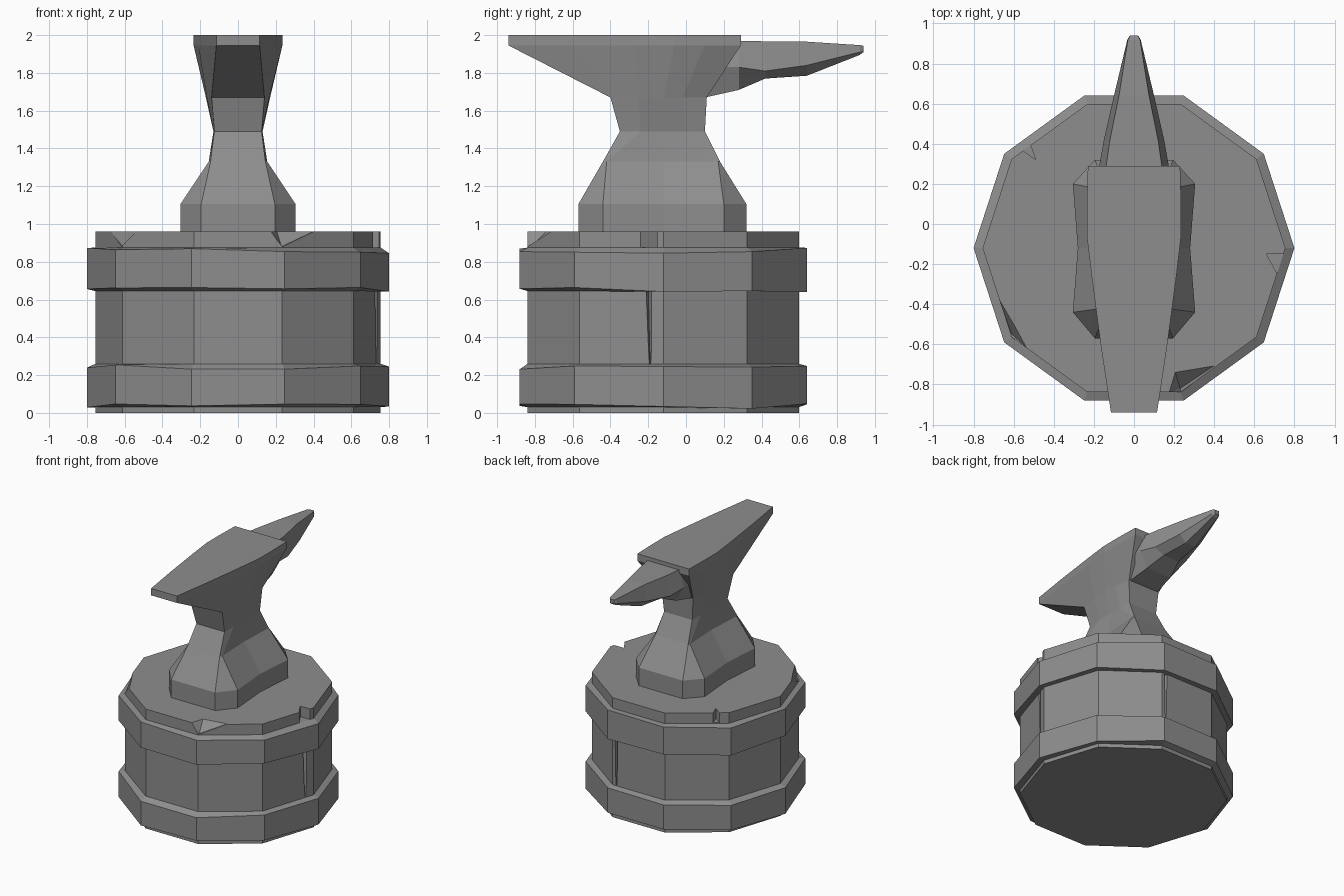
import bpy, bmesh, math, random
from mathutils import Vector

random.seed(4)
if "Cube" in bpy.data.objects:
    bpy.data.objects.remove(bpy.data.objects["Cube"], do_unlink=True)

GREY = (0.27, 0.27, 0.27, 1)
grey = bpy.data.materials.new("plain_grey")
grey.use_nodes = True
grey.diffuse_color = GREY
for node in grey.node_tree.nodes:
    if node.type == "BSDF_PRINCIPLED":
        node.inputs["Base Color"].default_value = GREY

CY = -0.12  # stump centre


def finish(name, bm):
    bmesh.ops.remove_doubles(bm, verts=bm.verts, dist=0.001)
    bmesh.ops.recalc_face_normals(bm, faces=bm.faces)
    mesh = bpy.data.meshes.new(name)
    bm.to_mesh(mesh)
    bm.free()
    mesh.materials.append(grey)
    obj = bpy.data.objects.new(name, mesh)
    bpy.context.scene.collection.objects.link(obj)
    return obj


def loft(name, loops):
    """Skin a stack of closed loops with equal point counts."""
    bm = bmesh.new()
    rows = [[bm.verts.new(p) for p in loop] for loop in loops]
    n = len(rows[0])
    for a, b in zip(rows, rows[1:]):
        for i in range(n):
            j = (i + 1) % n
            bm.faces.new((a[i], a[j], b[j], b[i]))
    bm.faces.new(rows[0][::-1])
    bm.faces.new(rows[-1])
    return finish(name, bm)


def hull(name, points):
    bm = bmesh.new()
    verts = [bm.verts.new(p) for p in points]
    bmesh.ops.convex_hull(bm, input=verts)
    return finish(name, bm)


def mirrored(half, z):
    """Close a half outline of (x, y) pairs across the centre plane."""
    return [(x, y, z) for x, y in half] + [(-x, y, z) for x, y in reversed(half)]


def decagon(r, z, wobble=0.0):
    return [(r * math.cos(i * math.tau / 10), CY + r * math.sin(i * math.tau / 10),
             z + random.uniform(-wobble, wobble)) for i in range(10)]


# Stump with chipped rim and split sides
stump = loft("stump", [decagon(0.755, 0), decagon(0.755, 0.96)])


def prism(low, high, z0, z1):
    return [(x, y, z0) for x, y in low] + [(x, y, z1) for x, y in high]


slot = [(0.66, -0.15), (0.8, -0.15), (0.8, -0.24), (0.71, -0.24)]
nick = [(-0.49, 0.32), (-0.6, 0.4), (-0.54, 0.46)]
cuts = [
    prism([(0.23, -0.82), (0.25, -0.9)],
          [(0.16, -0.85), (0.2, -0.72), (0.44, -0.68), (0.4, -0.9)], 0.88, 0.98),
    prism([(-0.61, -0.55), (-0.7, -0.62)],
          [(-0.69, -0.33), (-0.59, -0.5), (-0.52, -0.63), (-0.8, -0.7)], 0.88, 0.98),
    prism(slot, slot, 0.87, 1),
    prism(nick, nick, 0.88, 1),
    prism([(0.71, -0.19), (0.8, -0.2), (0.8, -0.18)],
          [(0.68, -0.2), (0.8, -0.23), (0.8, -0.16)], 0.25, 0.66),
    prism([(0.2, 0.57), (0.19, 0.7), (0.21, 0.7)],
          [(0.2, 0.53), (0.17, 0.7), (0.23, 0.7)], 0.25, 0.66),
]
cutters = []
for points in cuts:
    cutter = hull("chip_cutter", points)
    cutter.hide_render = True
    cutters.append(cutter)
    mod = stump.modifiers.new("chip", "BOOLEAN")
    mod.operation = "DIFFERENCE"
    mod.solver = "EXACT"
    mod.object = cutter
bpy.context.view_layer.update()
cut_mesh = bpy.data.meshes.new_from_object(
    stump.evaluated_get(bpy.context.evaluated_depsgraph_get()))
stump.modifiers.clear()
stump.data = cut_mesh
for cutter in cutters:
    bpy.data.objects.remove(cutter, do_unlink=True)

# Two uneven hoops around the stump
for name, low in (("lower_hoop", 0.035), ("upper_hoop", 0.65)):
    loft(name, [decagon(0.755, low - 0.005), decagon(0.8, low, 0.015),
                decagon(0.8, low + 0.21, 0.015), decagon(0.755, low + 0.225)])

# Anvil body: splayed foot, narrow waist, flared shoulders
foot = [(0.195, -0.57), (0.305, -0.44), (0.28, CY), (0.305, 0.2), (0.195, 0.32)]
ankle = [(0.145, -0.44), (0.155, -0.42), (0.142, CY), (0.155, 0.17), (0.145, 0.18)]
waist = [(0.125, -0.35), (0.13, -0.24), (0.13, CY), (0.13, 0), (0.125, 0.1)]
chest = [(0.14, -0.4), (0.165, -0.25), (0.17, CY), (0.165, -0.02), (0.14, 0.11)]
shoulder = [(0.165, -0.61), (0.21, -0.27), (0.235, -0.06), (0.235, 0.1), (0.23, 0.29)]
loft("anvil_body", [mirrored(h, z) for h, z in (
    (foot, 0.96), (foot, 1.105), (ankle, 1.33), (waist, 1.49),
    (chest, 1.67), (shoulder, 1.945))])

# Flat working face and the heel wedge beneath it
face = [(0.115, -0.94)] + shoulder
loft("anvil_face", [mirrored(face, 1.945), mirrored(face, 2)])
heel = [(0.115, -0.94, 1.945), (0.165, -0.61, 1.945), (0.1, -0.68, 1.88),
        (0.14, -0.4, 1.67), (0.14, -0.35, 1.945)]
hull("heel", [(s * x, y, z) for x, y, z in heel for s in (1, -1)])

# Tapering horn: y, then (half width, height) for top, side and underside
horn = [
    (0.10, (0.14, 1.97), (0.165, 1.83), (0.13, 1.67)),
    (0.28, (0.14, 1.97), (0.175, 1.83), (0.11, 1.71)),
    (0.42, (0.12, 1.967), (0.15, 1.81), (0.07, 1.77)),
    (0.64, (0.075, 1.965), (0.1, 1.84), (0.045, 1.785)),
    (0.92, (0.03, 1.947), (0.033, 1.91), (0.02, 1.895)),
    (0.94, (0.018, 1.943), (0.02, 1.92), (0.015, 1.91)),
]
loft("horn", [[(w, y, z) for w, z in sec] + [(-w, y, z) for w, z in reversed(sec)]
              for y, *sec in horn])
